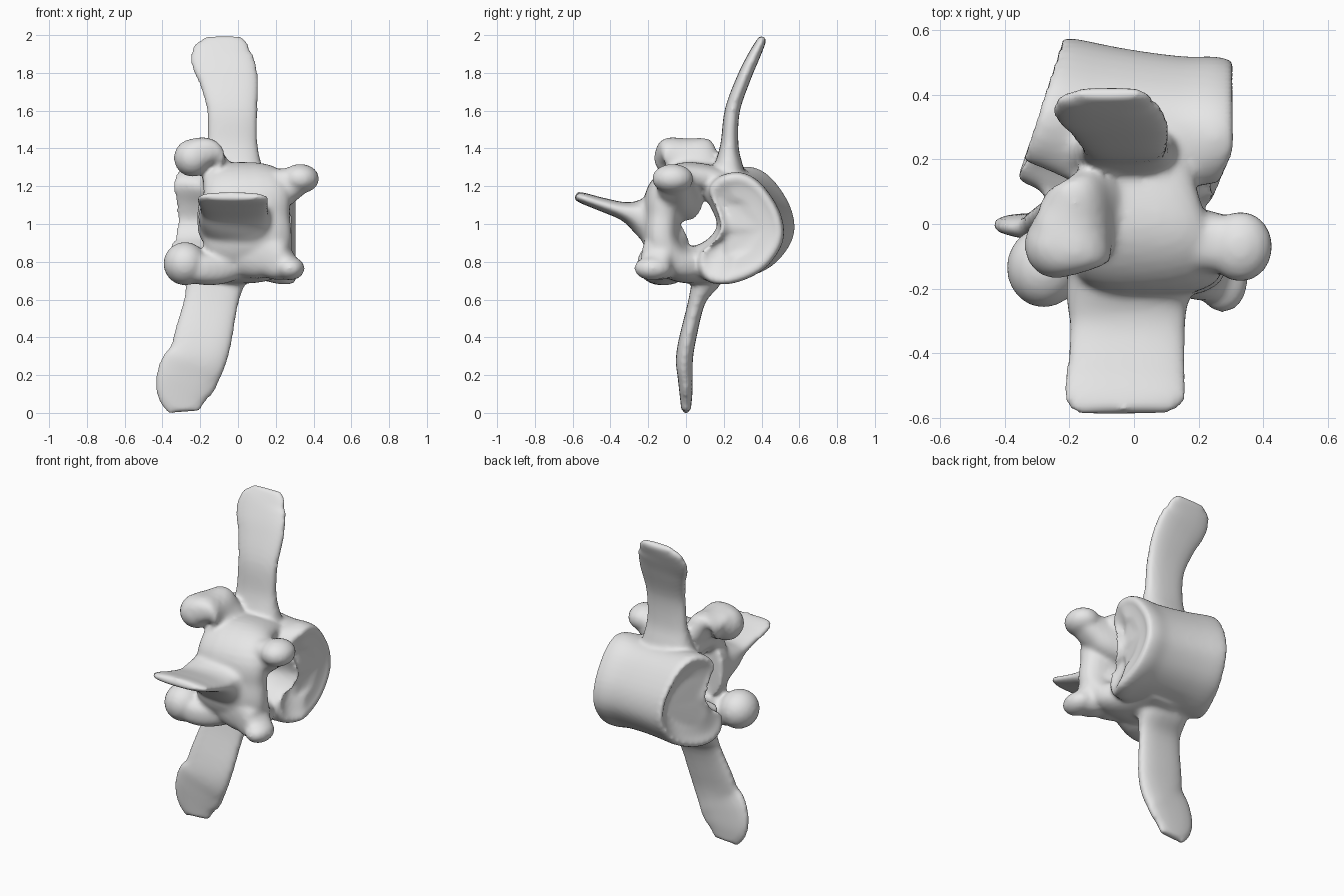
import bpy, bmesh, math
from mathutils import Vector, Matrix

cube = bpy.data.objects.get("Cube")
if cube:
    bpy.data.objects.remove(cube, do_unlink=True)

bone = bpy.data.materials.new("bone_grey")
bone.use_nodes = True
bone.diffuse_color = (0.8, 0.8, 0.8, 1)
bone.node_tree.nodes["Principled BSDF"].inputs["Base Color"].default_value = (0.8, 0.8, 0.8, 1)

bm = bmesh.new()


def spline(points, steps, closed=False):
    """Smooth curve through tuples of any length."""
    n = len(points)
    pts = [Vector(p) for p in points]
    pick = (lambda i: pts[i % n]) if closed else (lambda i: pts[max(0, min(n - 1, i))])
    out = []
    for i in range(n if closed else n - 1):
        a, b, c, d = (pick(i + k) for k in (-1, 0, 1, 2))
        for s in range(steps):
            t = s / steps
            out.append(b + (c - a) * t / 2 + (a - b * 2.5 + c * 2 - d / 2) * t * t
                       + (b * 1.5 - a / 2 - c * 1.5 + d / 2) * t ** 3)
    return out if closed else out + [pts[-1]]


def skin(rings):
    """Closed tube over a list of point rings."""
    rows = [[bm.verts.new(p) for p in ring] for ring in rings]
    faces = [bm.faces.new(rows[0]), bm.faces.new(rows[-1])]
    n = len(rows[0])
    for r, s in zip(rows, rows[1:]):
        for i in range(n):
            j = (i + 1) % n
            faces.append(bm.faces.new((r[i], r[j], s[j], s[i])))
    bmesh.ops.recalc_face_normals(bm, faces=faces)


def loft(sections, wide=(1, 0, 0), sides=24):
    """Sections are x, y, z, half width, half thickness."""
    secs = spline(sections, 5)
    rings = []
    for k, s in enumerate(secs):
        way = Vector(secs[min(k + 1, len(secs) - 1)][:3]) - Vector(secs[max(k - 1, 0)][:3])
        u = Vector(wide) - way * (Vector(wide).dot(way) / way.length_squared)
        u.normalize()
        v = way.cross(u).normalized()
        ring = []
        for i in range(sides):
            a = math.tau * i / sides
            c, w = math.cos(a), math.sin(a)
            p = Vector((math.copysign(abs(c) ** 0.8, c), math.copysign(abs(w) ** 0.8, w)))
            ring.append(Vector(s[:3]) + u * p.x * s[3] + v * p.y * s[4])
        rings.append(ring)
    skin(rings)


def knob(centre, size):
    bmesh.ops.create_uvsphere(bm, u_segments=24, v_segments=14, radius=1,
                              matrix=Matrix.Translation(centre) @ Matrix.Diagonal((*size, 1)))


# Kidney-shaped body with dished end plates; the canal side bulges between them
kidney = spline([(.12, 1.18), (.18, 1.25), (.285, 1.27), (.39, 1.21), (.487, 1.065),
                 (.51, .925), (.455, .81), (.365, .73), (.23, .68), (.12, .69),
                 (.065, .76), (.07, .84), (.14, .9), (.18, .98), (.16, 1.07)], 4, True)
stations = [(-.245, .5, 0), (-.265, .75, 0), (-.29, .92, 0), (-.27, .99, 0), (-.22, 1, .01),
            (-.1, .96, .05), (.03, .94, .06), (.15, .95, .05), (.24, 1, .01), (.295, .98, 0),
            (.31, .9, 0), (.295, .75, 0), (.285, .5, 0)]
rings = []
for x, size, bulge in spline(stations, 3):
    far = (.31 - x) / .62
    rings.append([Vector((x + .3 * far * (y - .3) - .4 * (1 - far) * max(0, .22 - y),
                          .3 + (y - .3) * size + .07 * far - bulge * max(0, .3 - y) / .15,
                          .98 + (z - .98) * size + .035 * far)) for y, z in kidney])
skin(rings)

# Arch around the canal, including both pedicles
loft([(-.01, .26, 1.2, .18, .07), (0, .12, 1.24, .19, .075), (.02, -.02, 1.24, .21, .085),
      (.045, -.11, 1.16, .23, .1), (.045, -.125, 1.04, .23, .1), (.05, -.125, .9, .235, .1),
      (.035, -.05, .8, .215, .1), (-.01, .09, .785, .19, .1), (-.02, .24, .79, .18, .09)])

# Flat spinous process, flaring into the arch
loft([(-.01, -.05, 1.03, .21, .2), (-.01, -.15, 1.03, .2, .18), (-.02, -.23, 1.04, .19, .11),
      (-.02, -.32, 1.065, .18, .052), (-.025, -.45, 1.105, .185, .036),
      (-.03, -.54, 1.135, .19, .03), (-.03, -.585, 1.15, .15, .022)])

# Upper and lower transverse processes
loft([(-.03, .22, 1.18, .2, .12), (-.03, .225, 1.3, .16, .08), (-.03, .23, 1.42, .135, .048),
      (-.03, .245, 1.6, .135, .04), (-.05, .305, 1.77, .158, .037),
      (-.085, .355, 1.88, .167, .033), (-.08, .39, 1.95, .14, .027), (-.08, .41, 1.99, .1, .02)])
loft([(-.1, .13, .85, .19, .12), (-.12, .11, .72, .165, .085), (-.14, .06, .6, .145, .046),
      (-.185, .01, .4, .155, .045), (-.215, -.008, .29, .155, .045), (-.265, -.005, .2, .165, .04),
      (-.29, 0, .1, .145, .034), (-.285, 0, .005, .085, .024)])

# Curled sheet of the upper right articular process
loft([(-.06, .06, 1.2, .14, .1), (-.125, .04, 1.31, .14, .075), (-.165, 0, 1.375, .15, .075),
      (-.235, -.05, 1.36, .12, .09), (-.28, -.06, 1.33, .09, .07)], (0, 1, 0))
knob((-.24, -.065, 1.35), (.1, .105, .1))

# Other articular processes: a curved neck and a rounded facet each
up = (0, 0, 1)
loft([(.02, -.06, .84, .12, .1), (-.1, -.1, .77, .09, .1), (-.2, -.13, .765, .085, .1), (-.28, -.13, .79, .08, .1)], up)
knob((-.28, -.135, .79), (.115, .125, .115))
loft([(.02, -.03, 1.16, .15, .13), (.16, -.05, 1.17, .13, .11), (.25, -.06, 1.2, .1, .095), (.34, -.07, 1.24, .07, .085)], up)
knob((.33, -.07, 1.24), (.1, .11, .078))
loft([(.05, -.09, .87, .16, .12), (.17, -.13, .83, .13, .1), (.23, -.15, .79, .095, .09), (.29, -.17, .765, .055, .075)], up)
knob((.275, -.175, .765), (.078, .1, .063))

mesh = bpy.data.meshes.new("vertebra")
bm.to_mesh(mesh)
bm.free()
vertebra = bpy.data.objects.new("vertebra", mesh)
bpy.context.collection.objects.link(vertebra)
mesh.materials.append(bone)

# Fuse the parts into one soft skin
fuse = vertebra.modifiers.new("fuse", "REMESH")
fuse.mode = "VOXEL"
fuse.voxel_size = 0.013
fuse.use_smooth_shade = True
soften = vertebra.modifiers.new("soften", "SMOOTH")
soften.factor = 0.5
soften.iterations = 8
